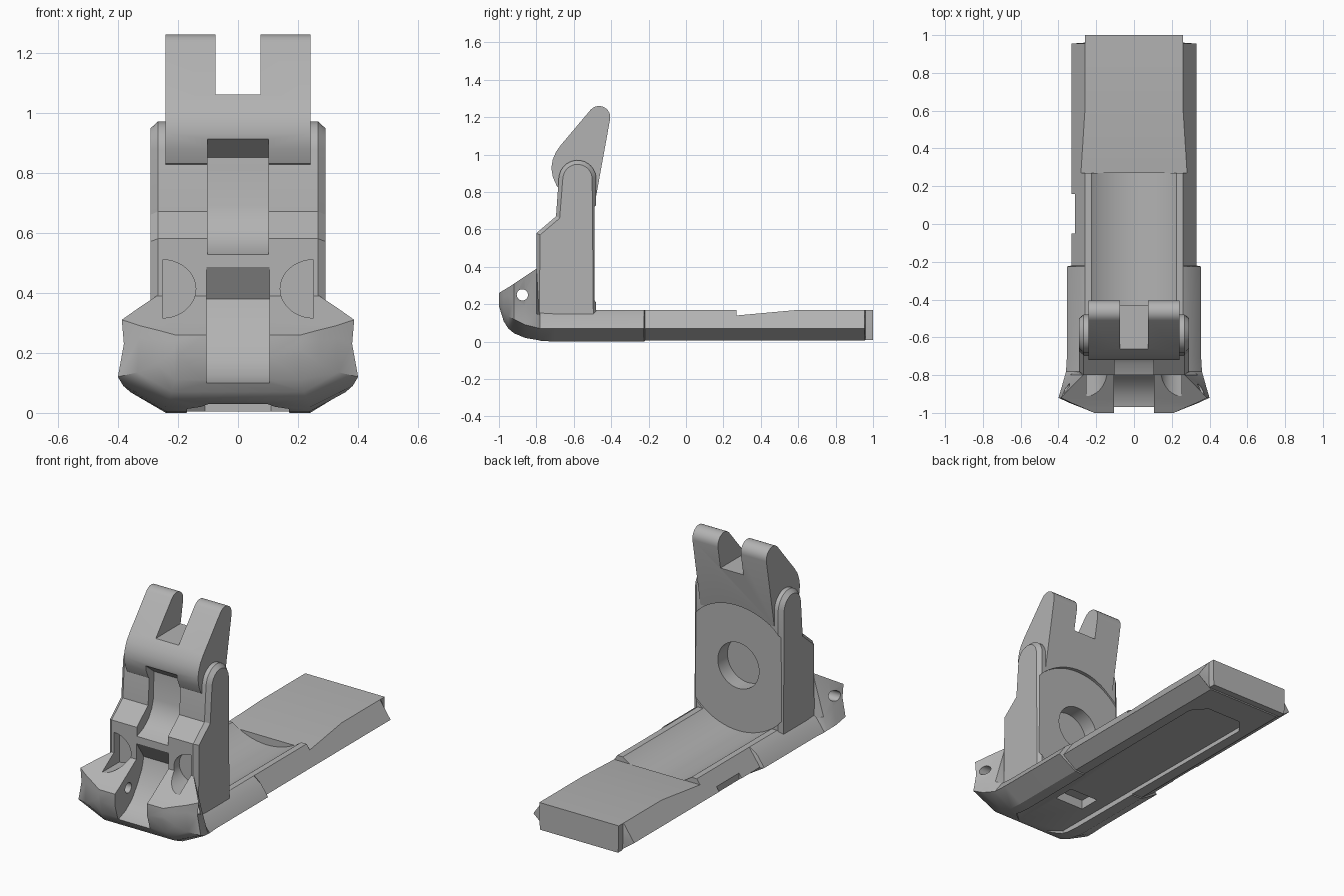
import bpy, bmesh, math
from math import sin, cos, pi, radians

if "Cube" in bpy.data.objects:
    bpy.data.objects.remove(bpy.data.objects["Cube"], do_unlink=True)

GREY = (0.45, 0.45, 0.45, 1)
metal = bpy.data.materials.new("plain grey")
metal.use_nodes = True
metal.diffuse_color = GREY
metal.node_tree.nodes["Principled BSDF"].inputs["Base Color"].default_value = GREY


def finish(name, bm):
    bmesh.ops.recalc_face_normals(bm, faces=bm.faces)
    mesh = bpy.data.meshes.new(name)
    bm.to_mesh(mesh)
    bm.free()
    mesh.materials.append(metal)
    obj = bpy.data.objects.new(name, mesh)
    bpy.context.collection.objects.link(obj)
    return obj


def loft(name, rings):
    """Skin a row of equal-length closed rings and cap both ends."""
    bm = bmesh.new()
    rows = [[bm.verts.new(p) for p in ring] for ring in rings]
    n = len(rows[0])
    for a, b in zip(rows, rows[1:]):
        for i in range(n):
            j = (i + 1) % n
            bm.faces.new((a[i], a[j], b[j], b[i]))
    bm.faces.new(rows[0])
    bm.faces.new(rows[-1])
    return finish(name, bm)


def prism(name, profile, axis, lo, hi):
    """Extrude a 2D profile along an axis."""
    place = {"x": lambda a, b, t: (t, a, b),
             "y": lambda a, b, t: (a, t, b),
             "z": lambda a, b, t: (a, b, t)}[axis]
    return loft(name, [[place(a, b, t) for a, b in profile] for t in (lo, hi)])


def arc(ca, cb, r, start, end, steps):
    angles = [radians(start + (end - start) * i / steps) for i in range(steps + 1)]
    return [(ca + r * cos(t), cb + r * sin(t)) for t in angles]


def rect(a0, a1, b0, b1):
    return [(a0, b0), (a1, b0), (a1, b1), (a0, b1)]


def cut(obj, *cutters):
    bpy.ops.object.select_all(action="DESELECT")
    bpy.context.view_layer.objects.active = obj
    obj.select_set(True)
    for c in cutters:
        mod = obj.modifiers.new("cut", "BOOLEAN")
        mod.operation, mod.solver, mod.object = "DIFFERENCE", "EXACT", c
        bpy.ops.object.modifier_apply(modifier=mod.name)


# Base: flared nose running back into a dovetail rail
def section(y, *half):
    return [(x, y, z) for x, z in half] + [(-x, y, z) for x, z in reversed(half)]


wide = ((.24, 0), (.355, .07), (.31, .135), (.26, .17))
narrow = ((.24, .005), (.33, .07), (.295, .12), (.26, .17))
block = ((.255, .01), (.26, .07), (.26, .12), (.26, .17))
base = loft("base", [
    section(-1, (.2, .19), (.21, .21), (.21, .24), (.21, .26)),
    section(-.975, (.21, .11), (.27, .165), (.27, .24), (.265, .275)),
    section(-.95, (.22, .07), (.335, .135), (.33, .25), (.325, .29)),
    section(-.92, (.23, .045), (.4, .12), (.38, .23), (.387, .31)),
    section(-.86, (.24, .02), (.382, .09), (.36, .19), (.33, .35)),
    section(-.8, (.24, .01), (.365, .075), (.34, .15), (.27, .39)),
    section(-.78, (.24, .005), (.36, .07), (.31, .14), (.265, .17)),
    section(-.7, *wide), section(-.225, *wide),
    section(-.22, *narrow), section(.955, *narrow),
    section(.96, *block), section(1, *block)])

# Upright body with chamfered side cheeks
side = [(-.8, .12), (-.8, .58), (-.695, .67), (-.68, .88)]
side += arc(-.58, .87, .1, 165, 20, 12) + [(-.48, .88), (-.48, .12)]
body = prism("upright_body", side, "x", -.267, .267)
bm = bmesh.new()
bm.from_mesh(body.data)
ends = [f for f in bm.faces if abs(f.normal.x) > .9]
bmesh.ops.inset_individual(bm, faces=ends, thickness=.022, depth=.024)
bm.to_mesh(body.data)
bm.free()

# Folding sight leaf
leaf_side = arc(-.465, 1.2, .06, -8, 140, 10)
leaf_side += [(-.67, 1.05), (-.695, 1.015), (-.712, .975), (-.72, .93),
              (-.712, .88), (-.69, .83), (-.6, .78), (-.48, .78)]
leaf = prism("sight_leaf", leaf_side, "x", -.242, .242)

# Cutters
barrel = prism("barrel_clearance", arc(0, .47, .375, 0, 355, 71), "y", -.49, .27)
bore = prism("bore_recess", arc(0, .48, .135, 0, 352.5, 47), "y", -.58, -.3)
ramp = prism("ramp_cut", [(.27, .14), (.6, .17), (.6, .3), (.27, .3)], "x", -.5, .5)
floor = [(.09, -.89), (.17, -.82), (.18, .7), (.11, .78)]
pocket = prism("bottom_pocket", floor + [(-x, y) for x, y in reversed(floor)], "z", -.1, .03)
window = prism("bottom_window", rect(-.095, .095, -.565, -.435), "z", -.1, .085)
side_notch = prism("rail_notch", rect(-.5, -.312, -.05, .16), "z", -.1, .3)
pin_hole = prism("pin_hole", arc(-.875, .25, .03, 0, 345, 23), "x", -.6, .6)
low_slot = prism("lower_channel", [
    (-1.1, .08), (-.965, .1), (-.9, .125), (-.84, .17), (-.79, .24), (-.75, .31),
    (-.73, .38), (-.8, .485), (-1.1, .485)], "x", -.105, .105)
high_slot = prism("upper_channel", [
    (-.9, .52), (-.8, .527), (-.74, .55), (-.69, .59), (-.66, .64),
    (-.645, .69), (-.64, .85), (-.72, .915), (-.9, .915)], "x", -.102, .102)
leaf_notch = prism("leaf_notch", rect(-.075, .075, 1.06, 1.5), "y", -1, 0)
scoops = []
for s in (1, -1):
    half_disc = [(s * (.252 + 1.15 * a), b) for a, b in arc(0, .413, .097, 90, 270, 20)]
    scoops.append(prism("front_scoop", half_disc, "y", -1.05, -.75))

cut(base, barrel, ramp, pocket, window, side_notch, pin_hole, low_slot, *scoops)
cut(body, barrel, bore, low_slot, high_slot, *scoops)
cut(leaf, barrel, leaf_notch, high_slot)

for c in (barrel, bore, ramp, pocket, window, side_notch, pin_hole,
          low_slot, high_slot, leaf_notch, *scoops):
    bpy.data.objects.remove(c, do_unlink=True)

# Smooth the curves, keep hard edges
bpy.ops.object.select_all(action="DESELECT")
for obj in (base, body, leaf):
    obj.select_set(True)
bpy.context.view_layer.objects.active = base
bpy.ops.object.shade_smooth_by_angle(angle=radians(28))
